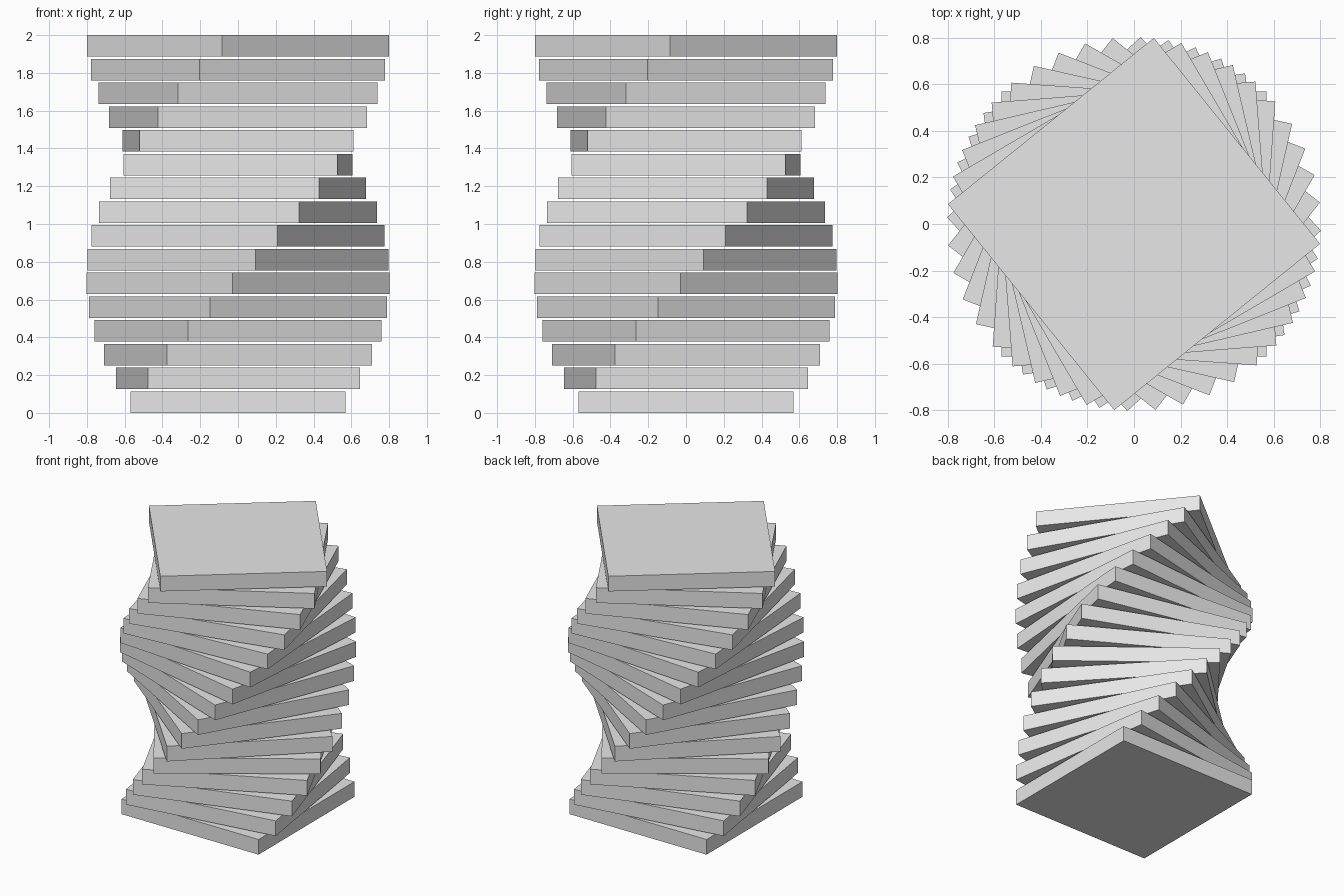
import bpy
import bmesh
from mathutils import Matrix

cube = bpy.data.objects.get("Cube")
if cube:
    bpy.data.objects.remove(cube, do_unlink=True)

COUNT = 16
WIDTH = 1.136
THICK = 0.1136
STEP = (2 - THICK) / (COUNT - 1)
TWIST = 0.15  # radians per floor

# Single pale grey material
grey = bpy.data.materials.new("pale_grey")
grey.use_nodes = True
colour = (0.8, 0.8, 0.8, 1)
grey.diffuse_color = colour
grey.node_tree.nodes["Principled BSDF"].inputs["Base Color"].default_value = colour

# One square slab mesh shared by every floor
mesh = bpy.data.meshes.new("floor_slab")
bm = bmesh.new()
bmesh.ops.create_cube(bm, size=1, matrix=Matrix.Diagonal((WIDTH, WIDTH, THICK, 1)))
bm.to_mesh(mesh)
bm.free()
mesh.materials.append(grey)

# Stack of floors, each turned a little further than the one below
for i in range(COUNT):
    slab = bpy.data.objects.new(f"floor_slab_{i + 1}", mesh)
    slab.location.z = THICK / 2 + i * STEP
    slab.rotation_euler.z = i * TWIST
    bpy.context.collection.objects.link(slab)
